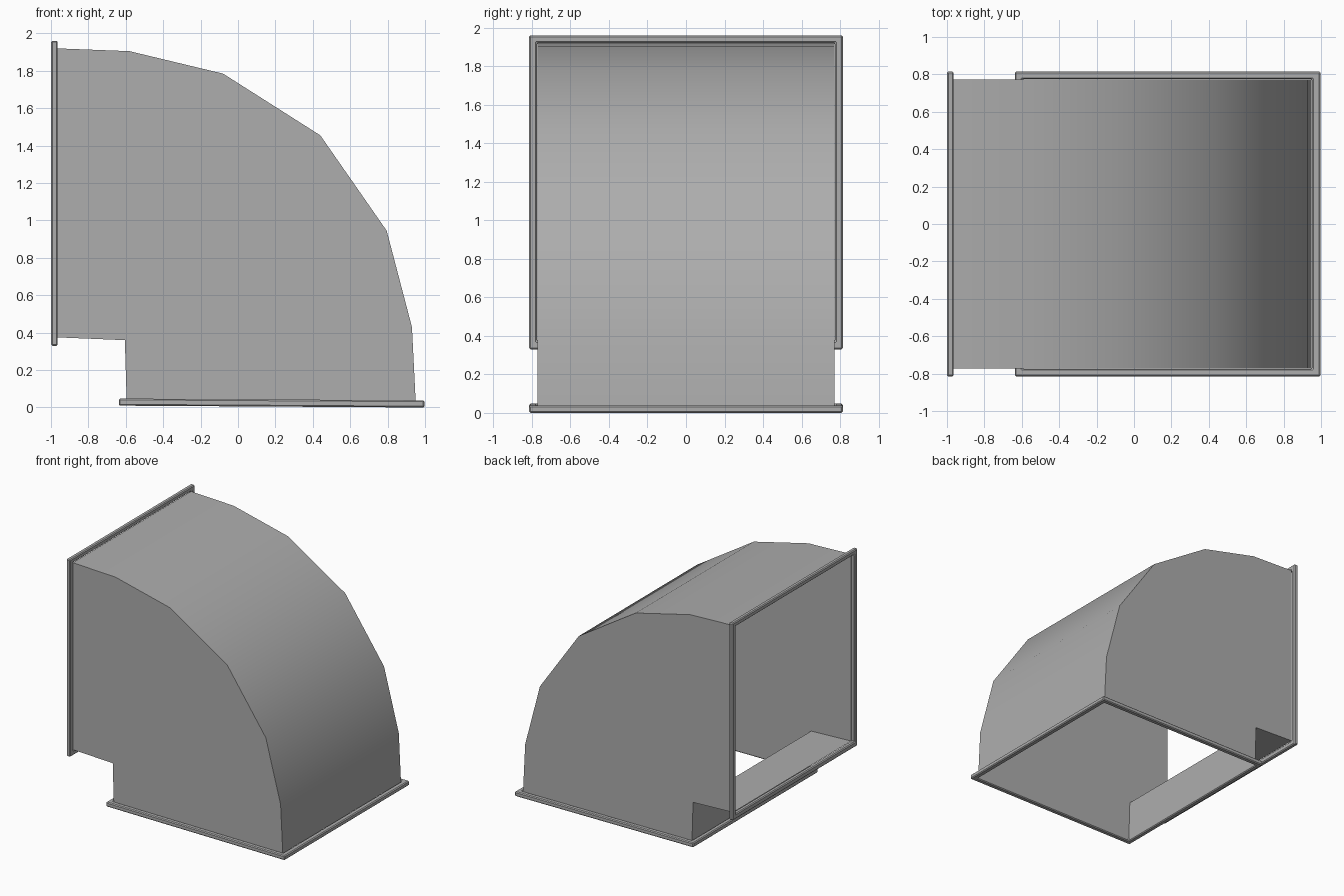
import bpy
import bmesh

cube = bpy.data.objects.get("Cube")
if cube:
    bpy.data.objects.remove(cube, do_unlink=True)

# Sheet metal colour
metal = bpy.data.materials.new("grey sheet metal")
metal.use_nodes = True
colour = (0.42, 0.42, 0.42, 1)
metal.diffuse_color = colour
metal.node_tree.nodes["Principled BSDF"].inputs["Base Color"].default_value = colour


def finish(bm, name):
    bmesh.ops.recalc_face_normals(bm, faces=bm.faces)
    mesh = bpy.data.meshes.new(name)
    bm.to_mesh(mesh)
    bm.free()
    mesh.materials.append(metal)
    obj = bpy.data.objects.new(name, mesh)
    bpy.context.collection.objects.link(obj)
    return obj


# Elbow body: side sheets, curved back sheet and stepped throat, open at both ends
back = [(-0.97, 1.92), (-0.58, 1.905), (-0.08, 1.785), (0.44, 1.455),
        (0.795, 0.945), (0.93, 0.43), (0.95, 0.03)]
throat = [(-0.595, 0.03), (-0.605, 0.36), (-0.97, 0.375)]
half = 0.772

bm = bmesh.new()
sides = [[bm.verts.new((x, y, z)) for x, z in back + throat] for y in (-half, half)]
for side in sides:
    bm.faces.new(side)
last_back = len(back) - 1
for i in range(len(back + throat) - 1):
    if i != last_back:
        bm.faces.new((sides[0][i], sides[0][i + 1], sides[1][i + 1], sides[1][i]))
duct = finish(bm, "duct_elbow")
bpy.context.view_layer.objects.active = duct
duct.select_set(True)
bpy.ops.object.shade_smooth_by_angle(angle=0.6)


# Rectangular flange with an open middle; place maps (along, y, depth) to a point
def flange(name, outer, inner, depth, place):
    bm = bmesh.new()
    rings = []
    for (lo, hi, w), d in ((outer, 0), (outer, depth), (inner, depth), (inner, 0)):
        corners = ((lo, -w), (hi, -w), (hi, w), (lo, w))
        rings.append([bm.verts.new(place(u, y, d)) for u, y in corners])
    for r in range(4):
        a, b = rings[r], rings[(r + 1) % 4]
        for i in range(4):
            j = (i + 1) % 4
            bm.faces.new((a[i], a[j], b[j], b[i]))
    obj = finish(bm, name)
    bevel = obj.modifiers.new("edge", "BEVEL")
    bevel.width = 0.007
    bevel.segments = 1
    return obj


# Bottom flange, pitched very slightly, and upright flange on the open side
flange("bottom_flange", (-0.637, 0.997, 0.815), (-0.597, 0.953, 0.774), 0.038,
       lambda u, y, d: (u, y, d + 0.006 * (0.997 - u)))
flange("side_flange", (0.33, 1.96, 0.815), (0.373, 1.922, 0.774), 0.036,
       lambda u, y, d: (-1 + d, y, u))
